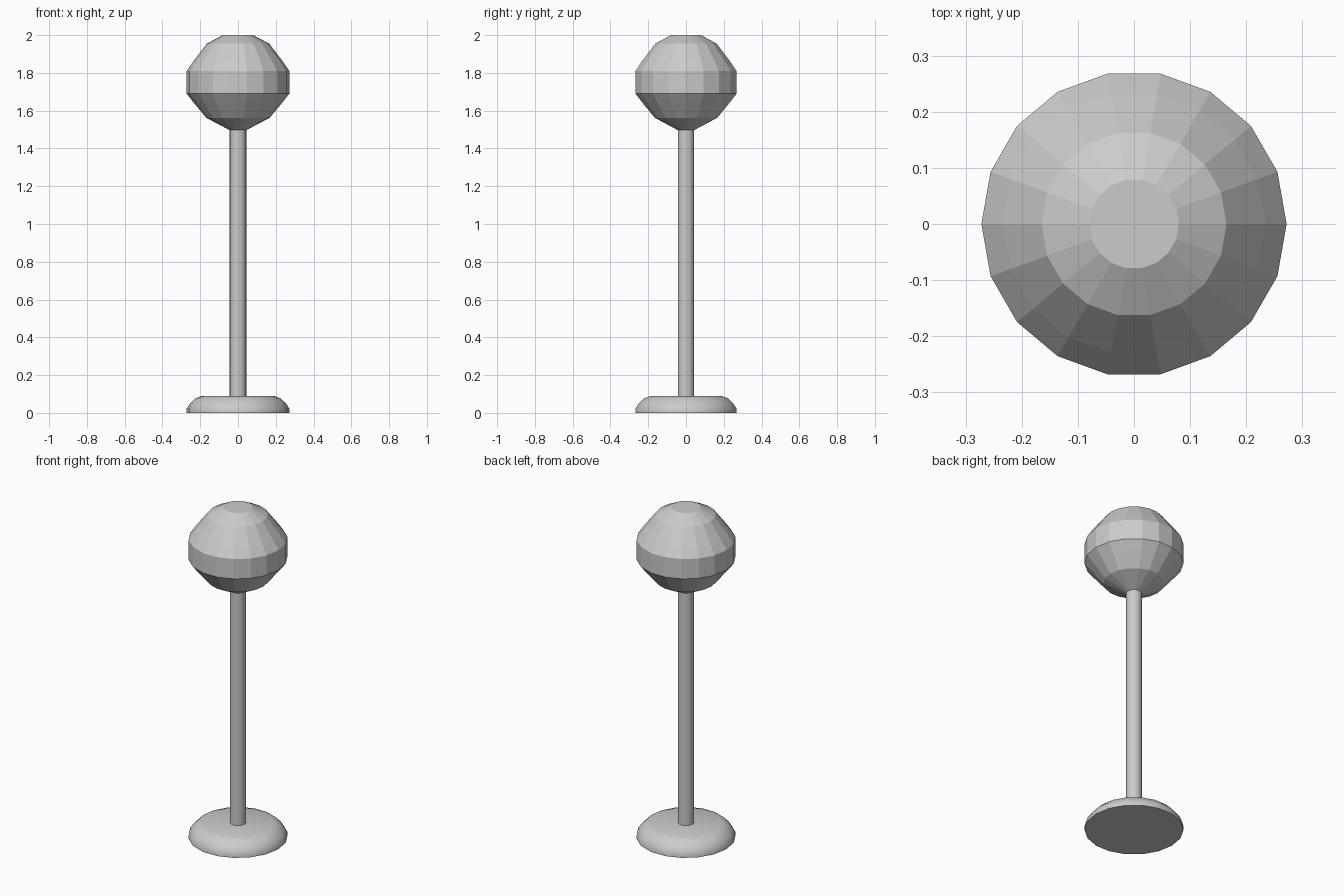
import bpy, bmesh
from math import cos, sin, tau, radians

if "Cube" in bpy.data.objects:
    bpy.data.objects.remove(bpy.data.objects["Cube"])

SIDES = 18


def lathe(name, profile, smooth_angle=None):
    """Revolve (radius, z) points around z and cap both ends."""
    bm = bmesh.new()
    rings = [[bm.verts.new((r * cos(tau * i / SIDES), r * sin(tau * i / SIDES), z))
              for i in range(SIDES)] for r, z in profile]
    for low, high in zip(rings, rings[1:]):
        for i in range(SIDES):
            j = (i + 1) % SIDES
            bm.faces.new((low[i], low[j], high[j], high[i]))
    bm.faces.new(rings[0][::-1])
    bm.faces.new(rings[-1])
    mesh = bpy.data.meshes.new(name)
    bm.to_mesh(mesh)
    bm.free()
    obj = bpy.data.objects.new(name, mesh)
    bpy.context.collection.objects.link(obj)
    if smooth_angle:
        bpy.ops.object.select_all(action='DESELECT')
        obj.select_set(True)
        bpy.context.view_layer.objects.active = obj
        bpy.ops.object.shade_smooth_by_angle(angle=radians(smooth_angle))
    return obj


# Rounded foot
lathe("base", [(0.272, 0), (0.272, 0.022), (0.254, 0.05),
               (0.226, 0.077), (0.19, 0.09)], 40)

# Slim post
lathe("post", [(0.044, 0.09), (0.044, 1.5)], 30)

# Faceted globe
lathe("globe", [(0.044, 1.497), (0.168, 1.562), (0.234, 1.642), (0.272, 1.69),
                (0.272, 1.81), (0.234, 1.865), (0.165, 1.955), (0.08, 2.0)])
